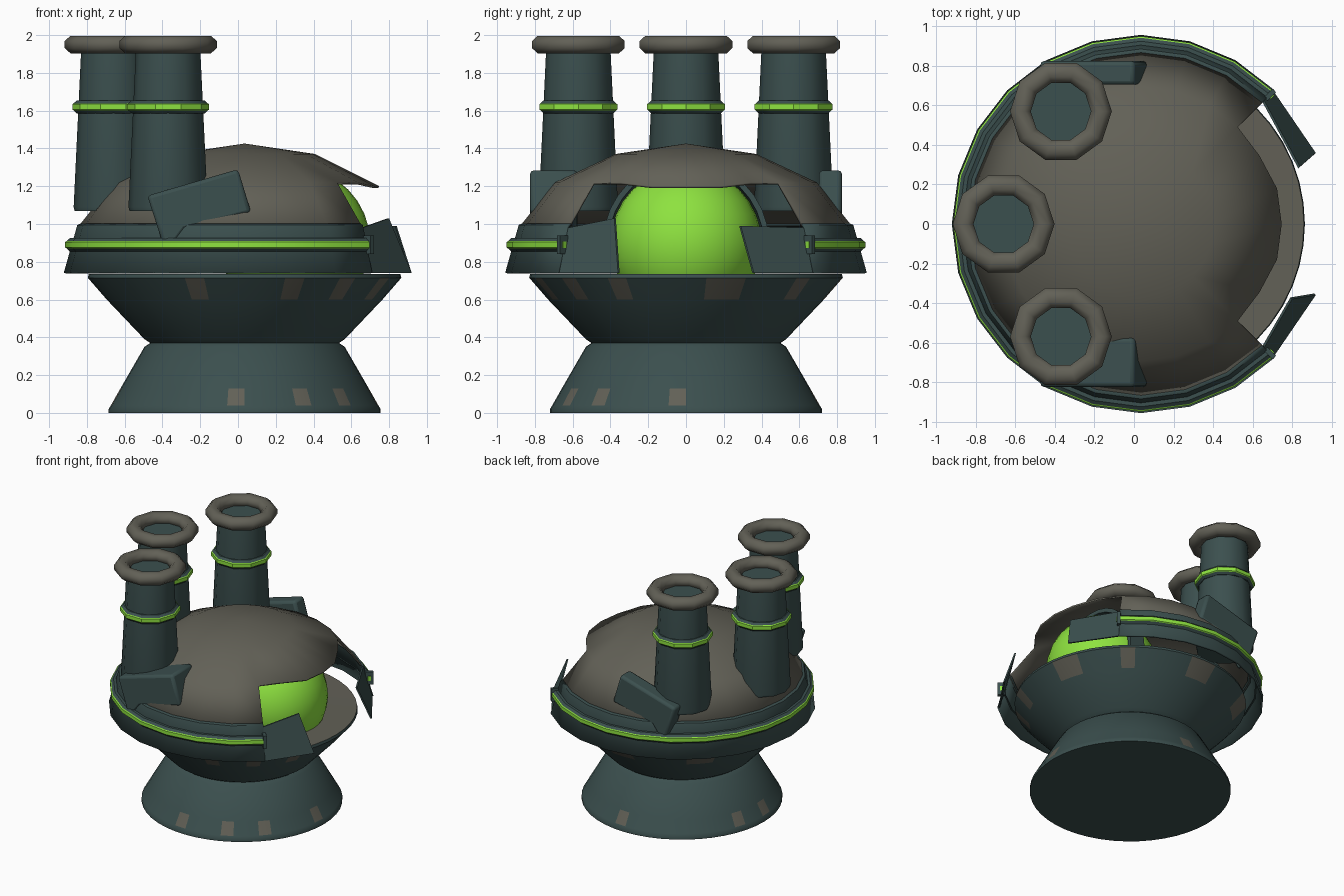
import bpy, bmesh
from math import radians, cos, sin, pi
from mathutils import Vector

old = bpy.data.objects.get("Cube")
if old:
    bpy.data.objects.remove(old)

CX = 0.035          # axis of the round body
OPEN = 45           # half angle of the front opening, towards +x


def material(name, rgb):
    m = bpy.data.materials.new(name)
    m.use_nodes = True
    m.diffuse_color = (*rgb, 1)
    m.node_tree.nodes["Principled BSDF"].inputs["Base Color"].default_value = (*rgb, 1)
    return m


DARK, GREY, GREEN = 0, 1, 2
MATS = [material("dark_teal", (0.044, 0.079, 0.077)),
        material("warm_grey", (0.122, 0.118, 0.094)),
        material("bright_green", (0.27, 0.76, 0.05))]


def finish(name, bm, angle=35, thick=0, bevel=0):
    bmesh.ops.remove_doubles(bm, verts=bm.verts, dist=0.0005)
    bmesh.ops.recalc_face_normals(bm, faces=bm.faces)
    me = bpy.data.meshes.new(name)
    bm.to_mesh(me)
    bm.free()
    ob = bpy.data.objects.new(name, me)
    bpy.context.collection.objects.link(ob)
    for m in MATS:
        me.materials.append(m)
    if thick:
        mod = ob.modifiers.new("thickness", "SOLIDIFY")
        mod.thickness = thick
        mod.offset = 0
    if bevel:
        mod = ob.modifiers.new("bevel", "BEVEL")
        mod.width = bevel
        mod.segments = 2
    bpy.ops.object.select_all(action="DESELECT")
    ob.select_set(True)
    bpy.context.view_layer.objects.active = ob
    bpy.ops.object.shade_smooth_by_angle(angle=radians(angle))
    return ob


def add_lathe(bm, profile, segs, rule, centre=(CX, 0), start=0, end=360):
    """Turn (radius, z) points about a vertical axis; rule(band, angle) gives the colour."""
    step = (end - start) / segs
    rings = []
    for i in range(segs + 1):
        a = radians(start + i * step)
        rings.append([bm.verts.new((centre[0] + r * cos(a), centre[1] + r * sin(a), z))
                      for r, z in profile])
    for i in range(segs):
        for j in range(len(profile) - 1):
            f = bm.faces.new((rings[i][j], rings[i + 1][j], rings[i + 1][j + 1], rings[i][j + 1]))
            f.material_index = rule(j, start + (i + 0.5) * step)


def lathe(name, profile, segs, rule, centre=(CX, 0), start=0, end=360, **kw):
    bm = bmesh.new()
    add_lathe(bm, profile, segs, rule, centre, start, end)
    return finish(name, bm, **kw)


def near(angle, spots, half):
    return any(abs((angle - s + 180) % 360 - 180) < half for s in spots)


# Pedestal and bowl, with worn paint patches near both rims
low_worn = (84, 159, 184, 265, 299, 321, 354)
high_worn = (8, 15, 51, 90, 135, 254, 287, 309, 334)


def pedestal_colour(band, angle):
    if band == 3 and near(angle, low_worn, 3.75):
        return GREY
    if band == 8 and near(angle, high_worn, 4):
        return GREY
    return GREY if band > 9 else DARK


lathe("pedestal",
      [(0, 0), (0.72, 0), (0.72, 0.02), (0.708, 0.04), (0.657, 0.13), (0.53, 0.35),
       (0.5, 0.37), (0.53, 0.39), (0.73, 0.6), (0.83, 0.715), (0.825, 0.735), (0, 0.725)],
      48, pedestal_colour)

# Dome: a full cap, and a lower band left open at the front
bm = bmesh.new()
add_lathe(bm, [(0, 1.42), (0.37, 1.365), (0.69, 1.215)], 24, lambda b, a: GREY)
add_lathe(bm, [(0.69, 1.215), (0.87, 0.99)], 18, lambda b, a: GREY, start=OPEN, end=360 - OPEN)
for v in bm.verts:      # drooping peak over the opening
    if v.co.x > 0.68 and v.co.z > 1.2:
        v.co.x += 0.02
        v.co.z -= 0.02
finish("dome", bm, thick=0.012)

# Sloping collar around the back and sides
lathe("collar", [(0.95, 0.74), (0.88, 0.99), (0.855, 1.0)], 18, lambda b, a: DARK,
      start=OPEN, end=360 - OPEN, thick=0.015)


# Light strip on the collar
def strip_profile(radius, z, depth, half):
    return [(radius - depth, z - half), (radius, z - half), (radius + depth * 0.7, z - half * 0.55),
            (radius + depth, z - half * 0.4), (radius + depth, z + half * 0.4),
            (radius + depth * 0.7, z + half * 0.55), (radius, z + half), (radius - depth, z + half)]


def strip_colour(band, angle):
    return GREEN if 2 <= band <= 4 else DARK


lathe("collar_light", strip_profile(0.925, 0.89, 0.025, 0.035), 18, strip_colour,
      start=OPEN, end=360 - OPEN)


def box(name, centre, size, turn, colour):
    bm = bmesh.new()
    bmesh.ops.create_cube(bm, size=1)
    for f in bm.faces:
        f.material_index = colour
    bmesh.ops.scale(bm, vec=size, verts=bm.verts)
    ob = finish(name, bm)
    ob.location = centre
    ob.rotation_euler.z = turn


def prism(name, outline, shift, bevel=0):
    bm = bmesh.new()
    face = bm.faces.new([bm.verts.new(p) for p in outline])
    out = bmesh.ops.extrude_face_region(bm, geom=[face])
    bmesh.ops.translate(bm, vec=shift, verts=[g for g in out["geom"] if isinstance(g, bmesh.types.BMVert)])
    # keep the starting face as the back of the solid
    if not face.is_valid or len(bm.faces) < len(outline) + 2:
        bmesh.ops.holes_fill(bm, edges=bm.edges)
    return finish(name, bm, bevel=bevel)


# Strip end brackets and bent flaps on both sides of the opening
flap_tips = {"left": (1, (0.84, 0.29, 0.99), (0.92, 0.36, 0.74)),
             "right": (-1, (0.80, -0.38, 1.03), (0.92, -0.36, 0.74))}
for side, (s, tip_top, tip_low) in flap_tips.items():
    a = s * radians(OPEN)
    d = Vector((cos(a), sin(a), 0))
    along = Vector((-sin(a), cos(a), 0)) * -s
    spot = Vector((CX, 0, 0.89)) + d * 0.925
    box(side + "_strip_bracket", spot, (0.06, 0.025, 0.10), a, DARK)
    box(side + "_strip_end", spot + along * 0.014, (0.025, 0.006, 0.035), a, GREEN)
    low = Vector((CX, 0, 0.74)) + d * 0.95
    top = Vector((CX, 0, 0.98)) + d * 0.883
    prism(side + "_flap", [low, tip_low, tip_top, top], d * -0.012)

# Glowing ball in the opening, with a dark arch behind it
bm = bmesh.new()
bmesh.ops.create_uvsphere(bm, u_segments=32, v_segments=16, radius=0.4)
bmesh.ops.translate(bm, vec=(0.3, 0, 0.9), verts=bm.verts)
for f in bm.faces:
    f.material_index = GREEN
finish("glowing_ball", bm, angle=60)

bm = bmesh.new()
section = [(0.27, 0.40), (0.40, 0.41), (0.40, 0.44), (0.27, 0.44), (0.27, 0.40)]
rows = [[bm.verts.new((x, r * cos(t), 0.9 + r * sin(t))) for x, r in section]
        for t in [-0.35 + (pi + 0.7) * i / 20 for i in range(21)]]
for p, q in zip(rows, rows[1:]):
    for j in range(len(section) - 1):
        bm.faces.new((p[j], q[j], q[j + 1], p[j + 1]))
finish("ball_arch", bm)

# Three chimneys, each with a light ring and a rolled top rim
rim = [(0.205 + 0.057 * cos(t), 1.95 + 0.05 * sin(t))
       for t in [pi / 8 + pi / 4 * i for i in range(9)]]
for name, spot in (("right", (-0.37, -0.57)), ("middle", (-0.66, 0)), ("left", (-0.37, 0.57))):
    lathe(name + "_chimney", [(0, 1.07), (0.205, 1.07), (0.21, 1.09), (0.17, 1.93), (0, 1.93)],
          12, lambda b, a: DARK, centre=spot)
    lathe(name + "_chimney_light", strip_profile(0.193, 1.62, 0.024, 0.035), 10, strip_colour, centre=spot)
    lathe(name + "_chimney_rim", rim, 10, lambda b, a: GREY, centre=spot, angle=50)

# Slanted braces beside the outer chimneys
brace = [(-0.48, 1.15), (0, 1.29), (0.07, 1.06), (-0.28, 0.97), (-0.38, 0.84)]
for name, s, depth in (("right", -1, 0.25), ("left", 1, 0.12)):
    prism(name + "_brace", [(x, s * 0.825, z) for x, z in brace], (0, -s * depth, 0), bevel=0.02)
